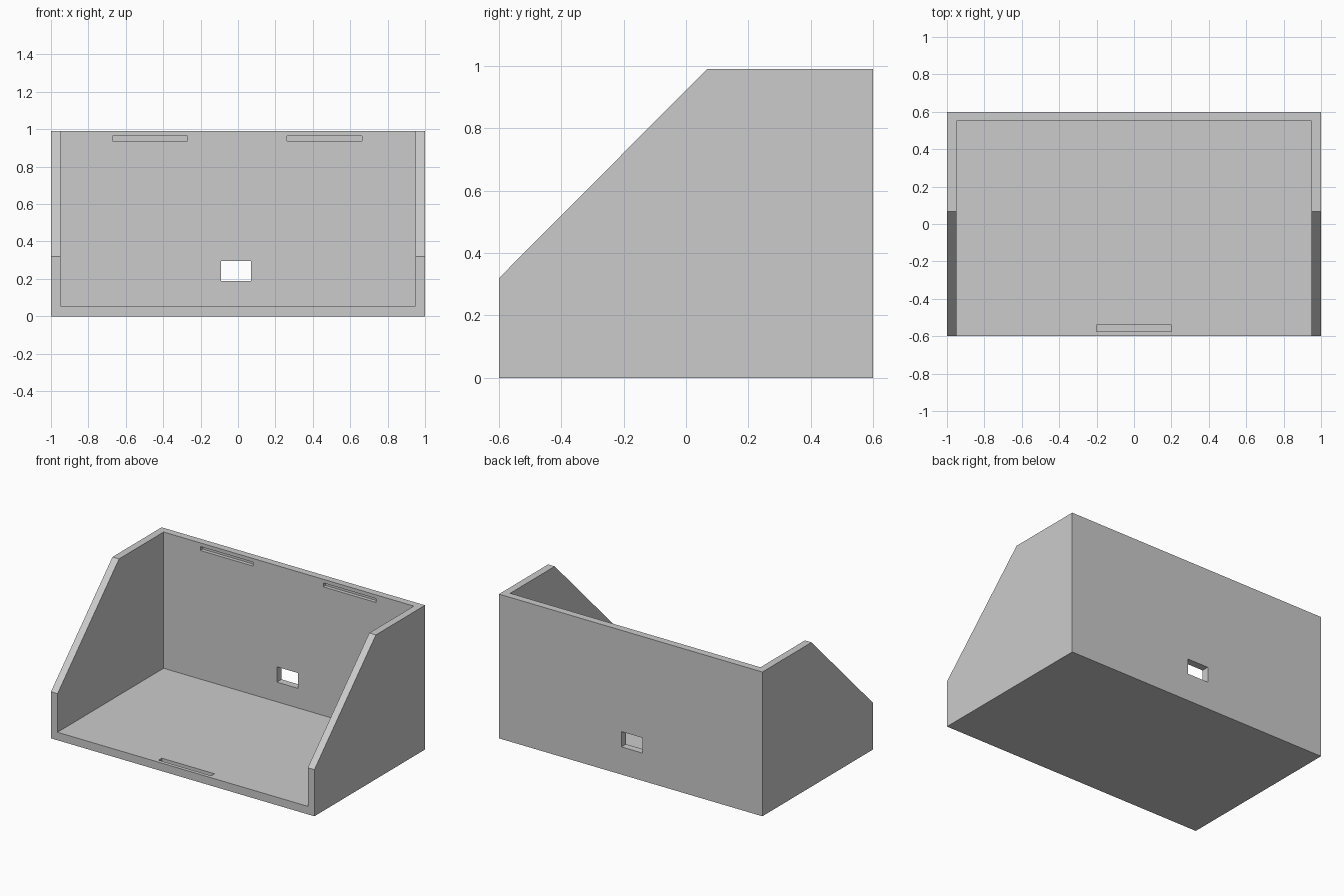
import bpy
import bmesh

default = bpy.data.objects.get("Cube")
if default:
    bpy.data.objects.remove(default, do_unlink=True)

WIDTH, DEPTH, HEIGHT, WALL = 2.0, 1.2, 0.99, 0.05
FLOOR = 0.055
SLOT_DEPTH = 0.025

grey = bpy.data.materials.new("light grey")
grey.use_nodes = True
colour = (0.6, 0.6, 0.6, 1)
grey.diffuse_color = colour
grey.node_tree.nodes["Principled BSDF"].inputs["Base Color"].default_value = colour


def extruded_profile(name, profile, x0, x1):
    """Solid made from a (y, z) outline swept along x."""
    bm = bmesh.new()
    face = bm.faces.new([bm.verts.new((x0, y, z)) for y, z in profile])
    swept = bmesh.ops.extrude_face_region(bm, geom=[face])["geom"]
    moved = [v for v in swept if isinstance(v, bmesh.types.BMVert)]
    bmesh.ops.translate(bm, verts=moved, vec=(x1 - x0, 0, 0))
    bmesh.ops.recalc_face_normals(bm, faces=bm.faces)
    mesh = bpy.data.meshes.new(name)
    bm.to_mesh(mesh)
    bm.free()
    mesh.materials.append(grey)
    obj = bpy.data.objects.new(name, mesh)
    bpy.context.collection.objects.link(obj)
    return obj


def cut_box(target, name, x, y, z):
    """Subtract a box given by its x, y and z ranges."""
    outline = [(y[0], z[0]), (y[1], z[0]), (y[1], z[1]), (y[0], z[1])]
    cutter = extruded_profile(name, outline, *x)
    cutter.hide_render = True
    mod = target.modifiers.new(name, "BOOLEAN")
    mod.operation = "DIFFERENCE"
    mod.solver = "EXACT"
    mod.object = cutter
    bpy.context.view_layer.objects.active = target
    bpy.ops.object.modifier_apply(modifier=name)
    bpy.data.objects.remove(cutter, do_unlink=True)


# Solid body with the sloping front corner
front, back = -DEPTH / 2, DEPTH / 2
side_outline = [(front, 0), (back, 0), (back, HEIGHT), (0.067, HEIGHT), (front, 0.32)]
bin_body = extruded_profile("open_bin", side_outline, -WIDTH / 2, WIDTH / 2)

# Open interior, leaving floor, back and two side walls
inner_x = WIDTH / 2 - WALL
inner_back = back - WALL
cut_box(bin_body, "interior", (-inner_x, inner_x), (front - 1, inner_back), (FLOOR, HEIGHT + 1))

# Window through the back wall
cut_box(bin_body, "window", (-0.09, 0.07), (inner_back - 0.1, back + 0.1), (0.19, 0.295))

# Two shallow slots near the top of the back wall
for side, start in (("right", -0.67), ("left", 0.263)):
    cut_box(bin_body, side + "_slot", (start, start + 0.4),
            (inner_back - 0.1, inner_back + SLOT_DEPTH), (0.938, 0.965))

# Shallow slot along the front of the floor
cut_box(bin_body, "floor_slot", (-0.2, 0.2), (-0.575, -0.54), (FLOOR - SLOT_DEPTH, FLOOR + 0.1))
